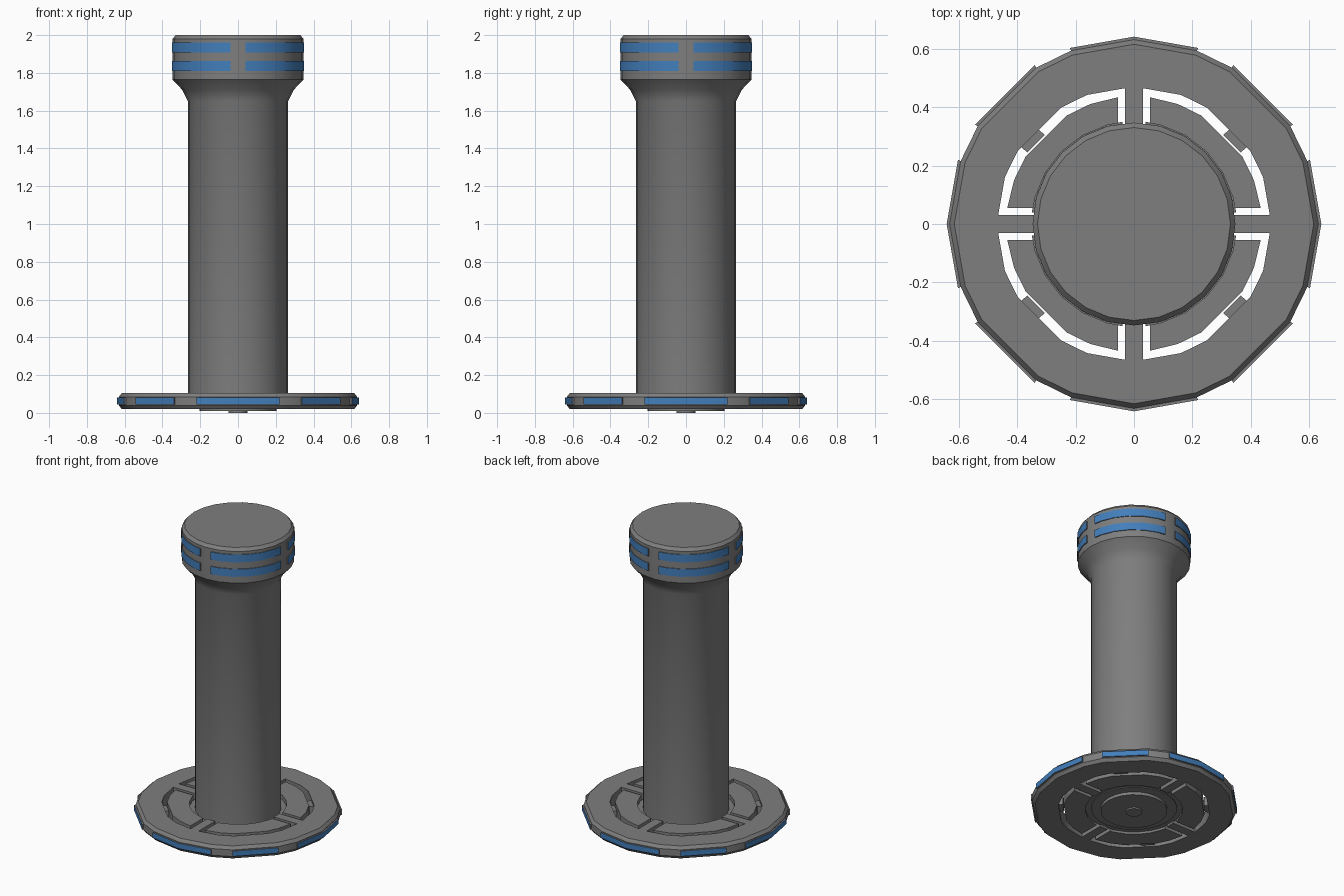
import bpy, bmesh
from math import sin, cos, radians, sqrt, degrees, atan2

if "Cube" in bpy.data.objects:
    bpy.data.objects.remove(bpy.data.objects["Cube"])


def material(name, rgb):
    m = bpy.data.materials.new(name)
    m.diffuse_color = (*rgb, 1)
    m.use_nodes = True
    m.node_tree.nodes["Principled BSDF"].inputs["Base Color"].default_value = m.diffuse_color
    return m


GREY = material("dark grey", (0.21, 0.21, 0.21))
BLUE = material("blue", (0.055, 0.21, 0.5))


def finish(name, bm, smooth=True):
    bmesh.ops.remove_doubles(bm, verts=bm.verts, dist=1e-5)
    bmesh.ops.recalc_face_normals(bm, faces=bm.faces)
    me = bpy.data.meshes.new(name)
    bm.to_mesh(me)
    bm.free()
    ob = bpy.data.objects.new(name, me)
    bpy.context.collection.objects.link(ob)
    me.materials.append(GREY)
    me.materials.append(BLUE)
    if smooth:
        bpy.ops.object.select_all(action='DESELECT')
        ob.select_set(True)
        bpy.context.view_layer.objects.active = ob
        bpy.ops.object.shade_smooth_by_angle(angle=radians(30))
    return ob


def polar(r, a):
    return (r * cos(radians(a)), r * sin(radians(a)))


def lathe(name, profile, angles, closed=False):
    """Spin an (r, z) profile; open profiles get flat caps at both ends."""
    bm = bmesh.new()
    rings = [[bm.verts.new((*polar(r, a), z)) for a in angles] for r, z in profile]
    n = len(angles)
    pairs = list(zip(rings, rings[1:])) + ([(rings[-1], rings[0])] if closed else [])
    for lo, hi in pairs:
        for i in range(n):
            j = (i + 1) % n
            bm.faces.new((lo[i], lo[j], hi[j], hi[i]))
    if not closed:
        bm.faces.new(rings[0])
        bm.faces.new(rings[-1])
    return finish(name, bm)


def prism(bm, pts, z0, z1):
    lo = [bm.verts.new((x, y, z0)) for x, y in pts]
    hi = [bm.verts.new((x, y, z1)) for x, y in pts]
    bm.faces.new(lo)
    bm.faces.new(hi)
    for i in range(len(pts)):
        j = (i + 1) % len(pts)
        bm.faces.new((lo[i], lo[j], hi[j], hi[i]))


def arc_bar(bm, angles, r0, r1, z0, z1):
    prism(bm, [polar(r1, a) for a in angles] + [polar(r0, a) for a in reversed(angles)], z0, z1)


def paint_outward(ob):
    """Blue on faces that look away from the axis."""
    for p in ob.data.polygons:
        c = p.center.to_2d()
        if abs(p.normal.z) < 0.3 and p.normal.to_2d().dot(c.normalized()) > 0.9:
            p.material_index = 1


EVEN = [i * 15 for i in range(24)]
DISC = [q + a for q in (0, 90, 180, 270) for a in (0, 20, 32, 58, 70)]

# Shaft with flared head
lathe("shaft_and_head", [(0.265, 0.03), (0.265, 1.65), (0.295, 1.71), (0.347, 1.765),
                         (0.347, 1.98), (0.33, 2.0)], EVEN)

# Blue bands around the head, four arcs in two rows
bm = bmesh.new()
for q in (0, 90, 180, 270):
    for z in (1.81, 1.908):
        arc_bar(bm, [q + a for a in (6.5, 15, 30, 45, 60, 75, 83.5)], 0.335, 0.352, z, z + 0.052)
paint_outward(finish("head_bands", bm))

# Outer ring of the base
lathe("base_ring", [(0.47, 0.02), (0.615, 0.02), (0.631, 0.04), (0.631, 0.085),
                    (0.615, 0.105), (0.47, 0.105)], DISC, closed=True)

# Blue plates on the rim: wide on the axes, short on the diagonals
bm = bmesh.new()
for q in (0, 90, 180, 270):
    arc_bar(bm, [q - 20, q, q + 20], 0.61, 0.641, 0.045, 0.081)
    arc_bar(bm, [q + 32, q + 58], 0.61, 0.641, 0.045, 0.081)
paint_outward(finish("rim_plates", bm))

# Inner base sectors, spokes and bridges between the slots
W = 0.055


def edge_angle(r):
    return degrees(atan2(W, sqrt(r * r - W * W)))


sectors, spokes, bridges = bmesh.new(), bmesh.new(), bmesh.new()
for q in (0, 90, 180, 270):
    o, i = edge_angle(0.437), edge_angle(0.3)
    outer = [polar(0.437, q + a) for a in (o, 20, 32, 58, 70, 90 - o)]
    inner = [polar(0.3, q + a) for a in (90 - i, 75, 60, 45, 30, 15, i)]
    prism(sectors, outer + inner, 0.02, 0.105)
    c, s = cos(radians(q)), sin(radians(q))
    prism(spokes, [(c * x - s * y, s * x + c * y) for x, y in
                   ((0.29, -0.03), (0.475, -0.03), (0.475, 0.03), (0.29, 0.03))], 0.02, 0.105)
for sx in (1, -1):
    for sy in (1, -1):
        prism(bridges, [(sx * x, sy * y) for x, y in
                        ((0.365, 0.245), (0.395, 0.27), (0.335, 0.33), (0.305, 0.305))], 0.03, 0.09)
finish("base_sectors", sectors, False)
finish("base_spokes", spokes, False)
finish("base_bridges", bridges, False)

# Recessed floor around the shaft, and stepped foot below
lathe("hub_floor", [(0.3, 0.035), (0.3, 0.075)], EVEN)
lathe("foot", [(0.205, 0.01), (0.205, 0.04)], EVEN)
lathe("foot_pin", [(0.05, 0.0), (0.05, 0.02)], EVEN)
